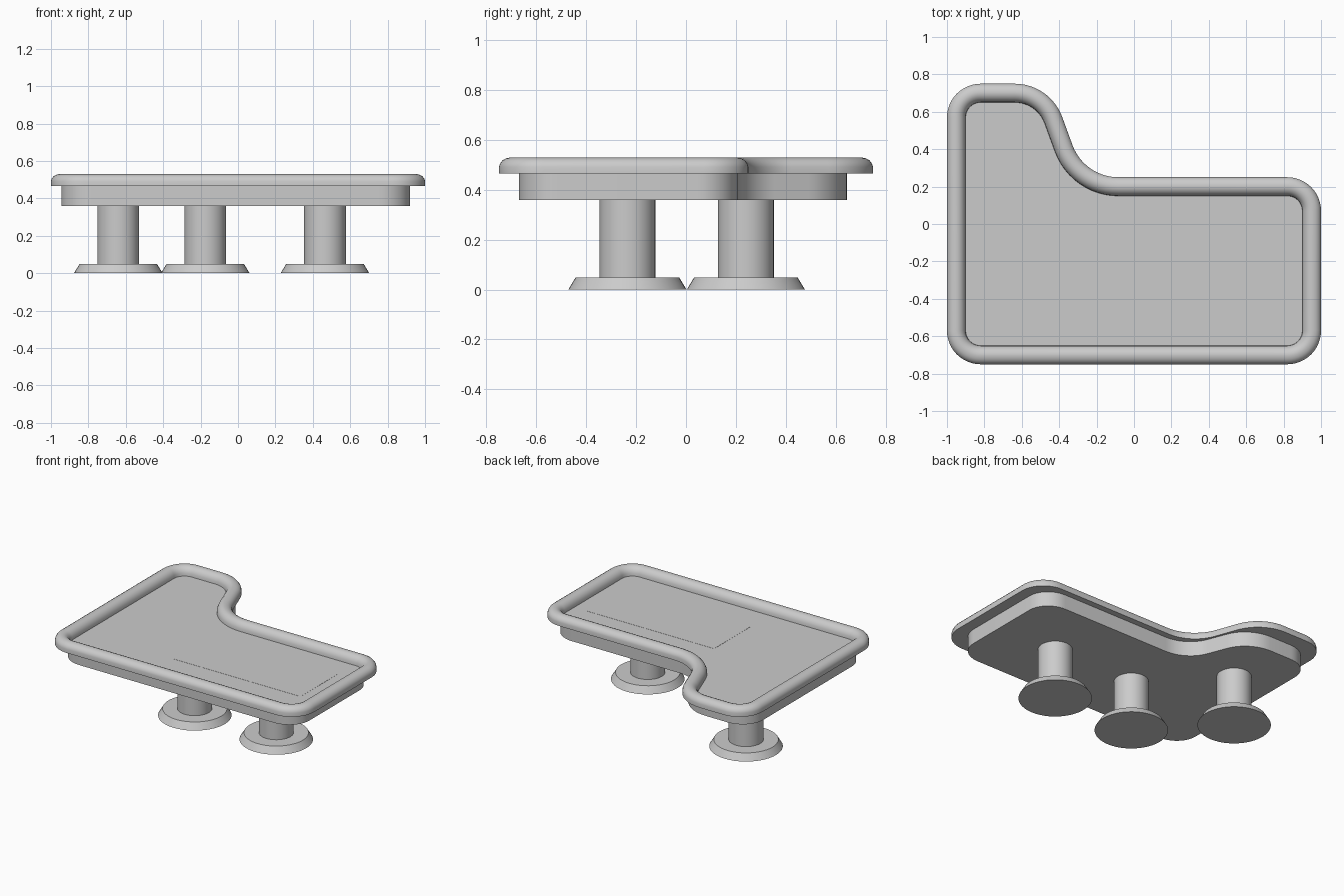
import bpy
import bmesh
import math
from mathutils import Vector

if "Cube" in bpy.data.objects:
    bpy.data.objects.remove(bpy.data.objects["Cube"])

grey = bpy.data.materials.new("plain grey")
grey.use_nodes = True
grey.diffuse_color = (0.6, 0.6, 0.6, 1)
grey.node_tree.nodes["Principled BSDF"].inputs["Base Color"].default_value = grey.diffuse_color

# Plan outline: corner x, y and fillet radius, counter-clockwise
CORNERS = [(-1, -0.75, 0.18), (1, -0.75, 0.18), (1, 0.25, 0.18),
           (-0.266, 0.25, 0.26), (-0.449, 0.75, 0.27), (-1, 0.75, 0.18)]


def outline(inset=0.0, steps=12):
    """Filleted outline moved inwards by a constant distance."""
    pts = []
    for i, (x, y, r) in enumerate(CORNERS):
        p = Vector((x, y))
        a = (p - Vector(CORNERS[i - 1][:2])).normalized()
        b = (Vector(CORNERS[(i + 1) % len(CORNERS)][:2]) - p).normalized()
        turn = math.atan2(a.x * b.y - a.y * b.x, a.dot(b))
        side = 1 if turn > 0 else -1
        normal = Vector((-a.y, a.x)) * side
        centre = p - a * r * math.tan(abs(turn) / 2) + normal * r
        start = math.atan2(-normal.y, -normal.x)
        radius = r - inset * side
        for k in range(steps + 1):
            t = start + turn * k / steps
            pts.append(centre + Vector((math.cos(t), math.sin(t))) * radius)
    return pts


def loft(name, rings, angle=35):
    """Skin closed rings of points and cap both ends."""
    bm = bmesh.new()
    rows = [[bm.verts.new(p) for p in ring] for ring in rings]
    for low, high in zip(rows, rows[1:]):
        for i in range(len(low)):
            j = (i + 1) % len(low)
            bm.faces.new((low[i], low[j], high[j], high[i]))
    bm.faces.new(rows[0][::-1])
    bm.faces.new(rows[-1])
    mesh = bpy.data.meshes.new(name)
    bm.to_mesh(mesh)
    bm.free()
    mesh.materials.append(grey)
    ob = bpy.data.objects.new(name, mesh)
    bpy.context.collection.objects.link(ob)
    bpy.ops.object.select_all(action="DESELECT")
    ob.select_set(True)
    bpy.context.view_layer.objects.active = ob
    bpy.ops.object.shade_smooth_by_angle(angle=math.radians(angle))
    return ob


def circle(x, y, z, r, n=48):
    return [(x + r * math.cos(k * math.tau / n), y + r * math.sin(k * math.tau / n), z)
            for k in range(n)]


# Table top with a padded rim around a sunken playing surface
RIM = [(0, 0.465), (0, 0.492), (0.004, 0.505), (0.014, 0.518), (0.028, 0.526),
       (0.045, 0.53), (0.06, 0.529), (0.076, 0.522), (0.09, 0.508),
       (0.098, 0.49), (0.1, 0.47)]
loft("table_top", [[(p.x, p.y, z) for p in outline(d)] for d, z in RIM])

# Apron below the top, a slightly smaller copy of the outline
loft("apron", [[(p.x * 0.9325 - 0.0125, p.y * 0.877 - 0.0125, z) for p in outline()]
               for z in (0.36, 0.466)])

# Thin rectangular panel in the surface
loft("surface_panel", [[(0.3 + sx * 0.5, -0.235 + sy * 0.205, z)
                        for sx, sy in ((-1, -1), (1, -1), (1, 1), (-1, 1))]
                       for z in (0.468, 0.471)])

# Three pedestals, each a column on a tapered foot
for name, x, y in (("right", -0.64, 0.24), ("middle", -0.175, -0.235), ("left", 0.465, -0.235)):
    loft(name + "_foot", [circle(x, y, 0, 0.237), circle(x, y, 0.048, 0.208)])
    loft(name + "_column", [circle(x, y, 0.046, 0.112), circle(x, y, 0.362, 0.112)])
